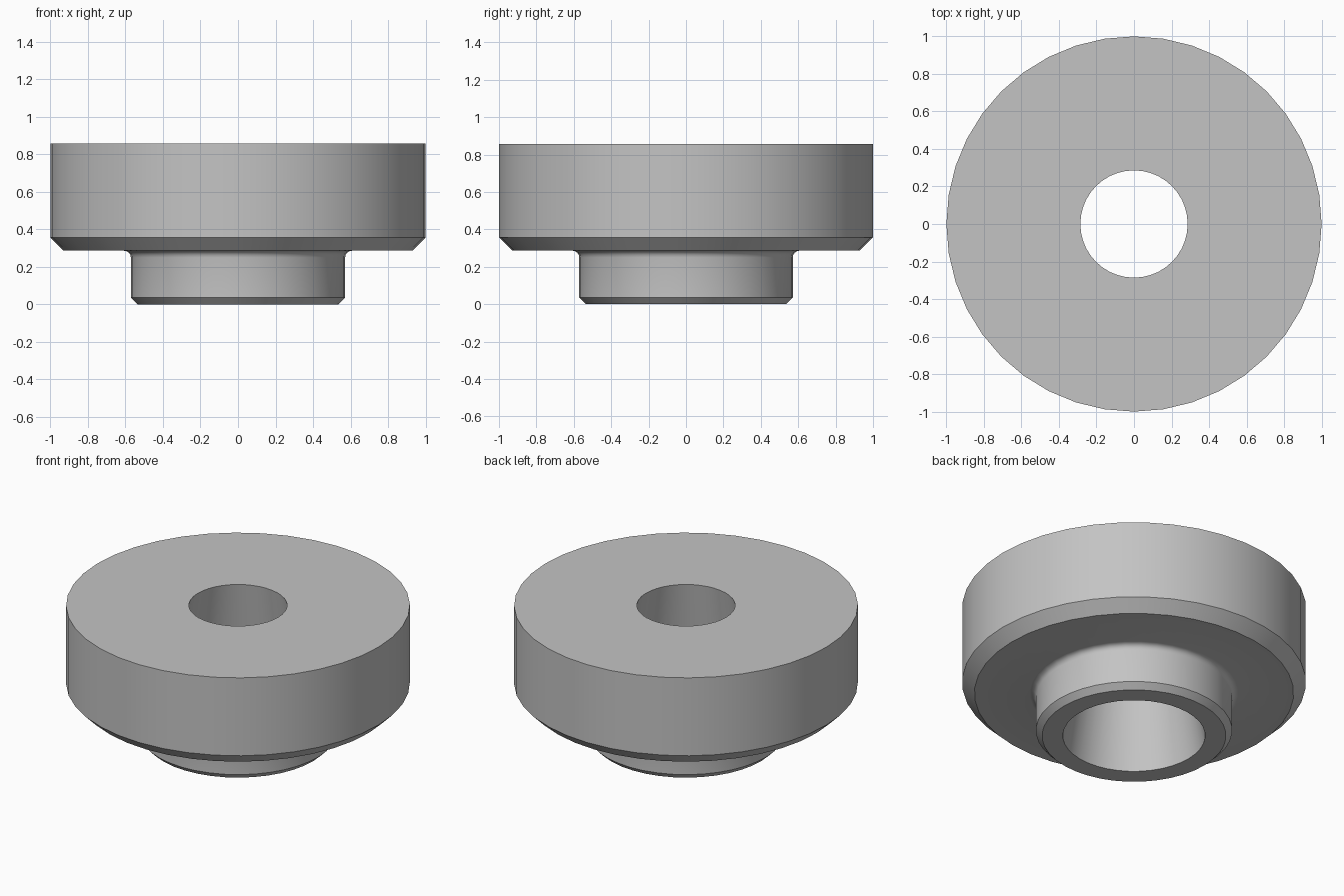
import bpy, bmesh, math
from mathutils import Matrix, Vector

cube = bpy.data.objects.get("Cube")
if cube:
    bpy.data.objects.remove(cube, do_unlink=True)

SEGMENTS = 40

# Plain grey material
grey = bpy.data.materials.new("plain_grey")
grey.use_nodes = True
colour = (0.55, 0.55, 0.55, 1)
grey.diffuse_color = colour
grey.node_tree.nodes["Principled BSDF"].inputs["Base Color"].default_value = colour

# Half section (radius, height): tapered bore, chamfered boss, flange
FILLET = 0.036
boss_r, flange_z = 0.571, 0.286
profile = [(0.286, 0.857), (0.414, 0), (0.535, 0), (boss_r, 0.036)]
# Rounded inside corner between boss and flange
for i in range(5):
    a = math.radians(90) * i / 4
    profile.append((boss_r + FILLET * (1 - math.cos(a)),
                    flange_z - FILLET * (1 - math.sin(a))))
profile += [(0.929, flange_z), (1, 0.357), (1, 0.857)]

# Revolve the section around z
bm = bmesh.new()
rings = []
for r, z in profile:
    rings.append([bm.verts.new(Matrix.Rotation(math.tau * k / SEGMENTS, 3, "Z") @ Vector((r, 0, z)))
                  for k in range(SEGMENTS)])
for a, b in zip(rings, rings[1:] + rings[:1]):
    for k in range(SEGMENTS):
        n = (k + 1) % SEGMENTS
        bm.faces.new((a[k], a[n], b[n], b[k]))
bmesh.ops.recalc_face_normals(bm, faces=bm.faces)

mesh = bpy.data.meshes.new("flanged_bushing")
bm.to_mesh(mesh)
bm.free()
mesh.materials.append(grey)
bushing = bpy.data.objects.new("flanged_bushing", mesh)
bpy.context.collection.objects.link(bushing)

# Smooth round walls, crisp chamfer edges
bpy.ops.object.select_all(action="DESELECT")
bushing.select_set(True)
bpy.context.view_layer.objects.active = bushing
bpy.ops.object.shade_smooth_by_angle(angle=math.radians(30))
